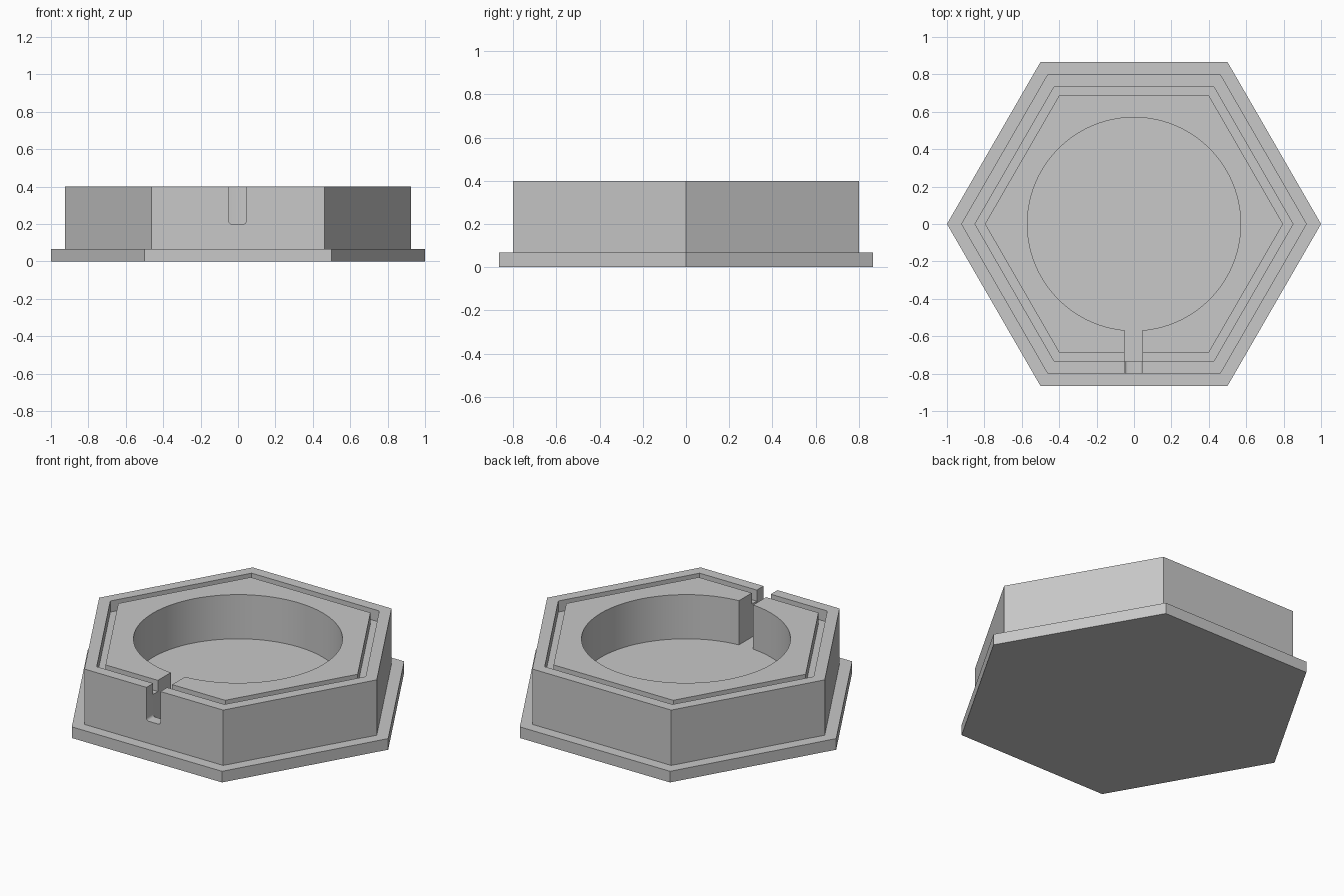
import bpy, bmesh, math

cube = bpy.data.objects.get("Cube")
if cube:
    bpy.data.objects.remove(cube, do_unlink=True)

grey = bpy.data.materials.new("plain grey")
grey.use_nodes = True
colour = (0.58, 0.58, 0.58, 1)
grey.diffuse_color = colour
grey.node_tree.nodes["Principled BSDF"].inputs["Base Color"].default_value = colour

TOP, PLATE, FLOOR, SLOT = 0.4, 0.067, 0.134, 0.2
ABOVE = 0.6


def finish(name, bm):
    bmesh.ops.recalc_face_normals(bm, faces=bm.faces)
    mesh = bpy.data.meshes.new(name)
    bm.to_mesh(mesh)
    bm.free()
    mesh.materials.append(grey)
    obj = bpy.data.objects.new(name, mesh)
    bpy.context.collection.objects.link(obj)
    return obj


def prism(name, radius, z0, z1, sides=6):
    """Upright prism with a corner on the x axis."""
    bm = bmesh.new()
    angles = [math.tau * i / sides for i in range(sides)]
    ring = [bm.verts.new((radius * math.cos(a), radius * math.sin(a), z0)) for a in angles]
    base = bm.faces.new(ring)
    top = bmesh.ops.extrude_face_region(bm, geom=[base])["geom"]
    verts = [v for v in top if isinstance(v, bmesh.types.BMVert)]
    bmesh.ops.translate(bm, verts=verts, vec=(0, 0, z1 - z0))
    return finish(name, bm)


def box(name, low, high, rounding=0):
    """Box between two corners, with optional rounded lower long edges."""
    bm = bmesh.new()
    bmesh.ops.create_cube(bm, size=1)
    for v in bm.verts:
        v.co = [l if c < 0 else h for c, l, h in zip(v.co, low, high)]
    if rounding:
        edges = [e for e in bm.edges
                 if all(v.co.z == low_z for v in e.verts for low_z in [min(w.co.z for w in bm.verts)])
                 and abs(e.verts[0].co.x - e.verts[1].co.x) < 1e-6]
        bmesh.ops.bevel(bm, geom=edges, offset=rounding, segments=4,
                        profile=0.5, affect='EDGES')
    return finish(name, bm)


def combine(target, tool, operation):
    """Apply a boolean and remove the tool."""
    mod = target.modifiers.new("combine", 'BOOLEAN')
    mod.operation, mod.solver, mod.object = operation, 'EXACT', tool
    bpy.context.view_layer.objects.active = target
    bpy.ops.object.modifier_apply(modifier=mod.name)
    bpy.data.objects.remove(tool, do_unlink=True)


# Hexagonal foot plate and body
housing = prism("hexagonal_housing", 1.0, 0, PLATE)
combine(housing, prism("body", 0.924, PLATE / 2, TOP), 'UNION')

# Hexagonal groove around the top
groove = prism("groove", 0.85, TOP - 0.067, ABOVE)
combine(groove, prism("groove_core", 0.797, 0, 1), 'DIFFERENCE')
combine(housing, groove, 'DIFFERENCE')

# Round pocket
combine(housing, prism("pocket", 0.57, FLOOR, ABOVE, 96), 'DIFFERENCE')

# Cable channel: full depth inside, shallower rounded slot through the outer wall
combine(housing, box("channel", (-0.05, -0.736, FLOOR), (0.045, -0.4, ABOVE)), 'DIFFERENCE')
combine(housing, box("slot", (-0.049, -0.9, SLOT), (0.044, -0.7, ABOVE), 0.015), 'DIFFERENCE')

# Smooth pocket wall, sharp edges elsewhere
bpy.ops.object.select_all(action='DESELECT')
housing.select_set(True)
bpy.context.view_layer.objects.active = housing
bpy.ops.object.shade_smooth_by_angle(angle=math.radians(30))
